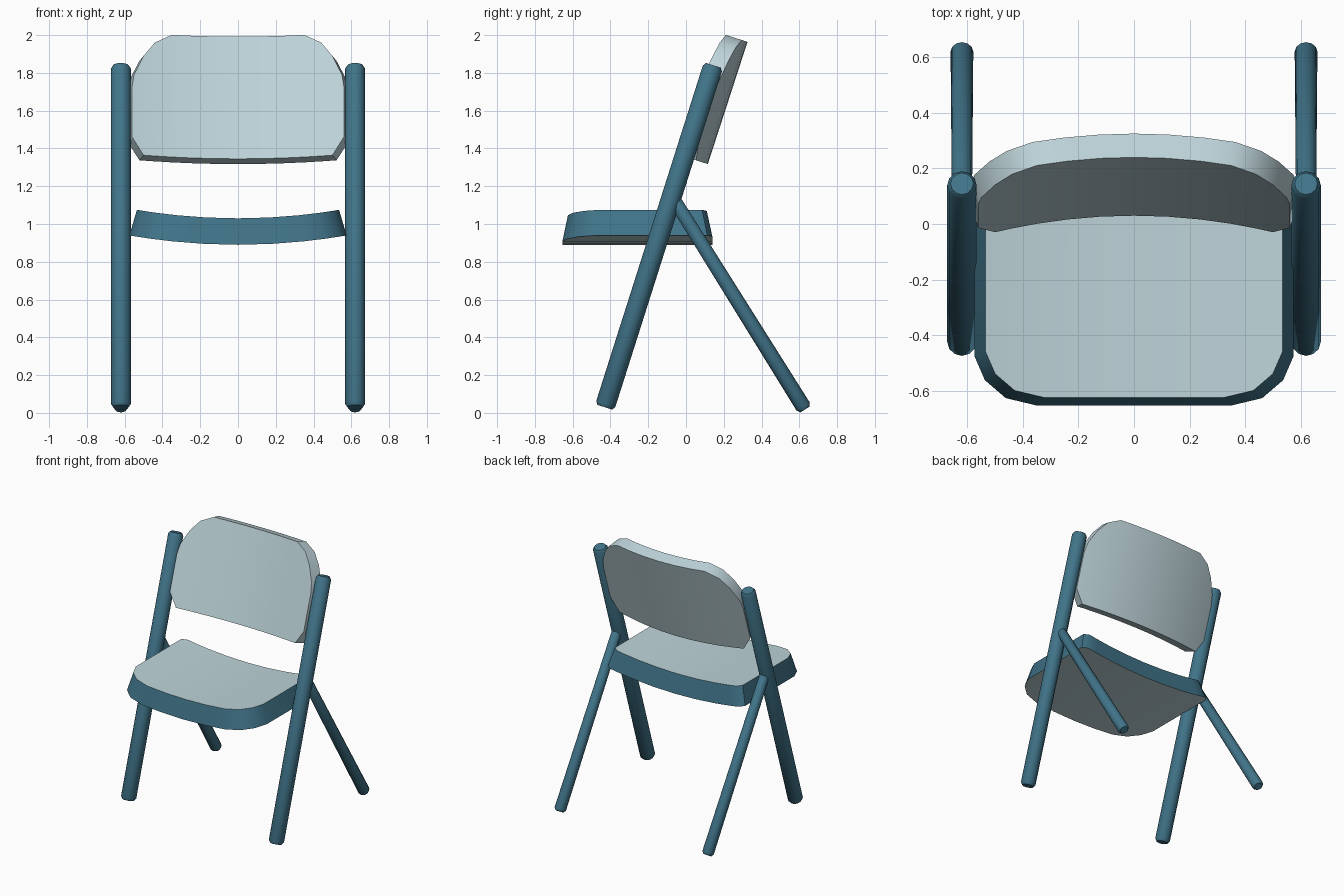
import bpy, bmesh, math
from mathutils import Vector

if "Cube" in bpy.data.objects:
    bpy.data.objects.remove(bpy.data.objects["Cube"])


def material(name, rgb):
    m = bpy.data.materials.new(name)
    m.diffuse_color = (*rgb, 1)
    m.use_nodes = True
    m.node_tree.nodes["Principled BSDF"].inputs["Base Color"].default_value = m.diffuse_color
    return m


TEAL = material("dark teal", (0.052, 0.174, 0.25))
PALE = material("pale blue grey", (0.515, 0.66, 0.70))


def finish(name, bm, mats, angle):
    bmesh.ops.recalc_face_normals(bm, faces=bm.faces)
    me = bpy.data.meshes.new(name)
    bm.to_mesh(me)
    bm.free()
    for m in mats:
        me.materials.append(m)
    ob = bpy.data.objects.new(name, me)
    bpy.context.collection.objects.link(ob)
    bpy.ops.object.select_all(action='DESELECT')
    ob.select_set(True)
    bpy.context.view_layer.objects.active = ob
    bpy.ops.object.shade_smooth_by_angle(angle=math.radians(angle))
    return ob


def tube(name, a, b, ra, rb, sides=12, bevel=0.018):
    """Tapered round bar from a to b with chamfered ends."""
    a, b = Vector(a), Vector(b)
    d = (b - a).normalized()
    u = Vector((1, 0, 0))
    v = d.cross(u)
    bm = bmesh.new()
    rings = []
    for c, r in ((a, ra - 0.012), (a + d * bevel, ra), (b - d * bevel, rb), (b, rb - 0.012)):
        rings.append([bm.verts.new(c + r * (u * math.cos(t) + v * math.sin(t)))
                      for t in (2 * math.pi * i / sides for i in range(sides))])
    for p, q in zip(rings, rings[1:]):
        for i in range(sides):
            j = (i + 1) % sides
            bm.faces.new((p[i], p[j], q[j], q[i]))
    bm.faces.new(rings[0])
    bm.faces.new(rings[-1])
    return finish(name, bm, [TEAL], 35)


def panel(name, half, front, back, mats, rim):
    """Curved slab. half: (x, low, high) columns from the centre outwards;
    front/back place an (x, t) outline point on each surface."""
    cols = [(-x, l, h) for x, l, h in reversed(half[1:])] + half
    bm = bmesh.new()
    F = [[bm.verts.new(front(x, t)) for t in (l, h)] for x, l, h in cols]
    B = [[bm.verts.new(back(x, t)) for t in (l, h)] for x, l, h in cols]
    edge = []
    for i in range(len(cols) - 1):
        for S in (F, B):
            bm.faces.new((S[i][0], S[i + 1][0], S[i + 1][1], S[i][1]))
        for k in (0, 1):
            edge.append(bm.faces.new((F[i][k], F[i + 1][k], B[i + 1][k], B[i][k])))
    for i in (0, -1):
        edge.append(bm.faces.new((F[i][0], F[i][1], B[i][1], B[i][0])))
    for f in edge:
        f.material_index = rim
    return finish(name, bm, mats, 35)


# Seat: pale top and underside, teal rim, underside slightly wider
def seat_top(x, y):
    return (x, y, 1.03 + 0.157 * x * x)


def seat_under(x, y):
    return (x * 1.075, -0.258 + (y + 0.258) * 1.08, 0.89 + 0.174 * x * x)


panel("seat", [(0, -0.625, 0.11), (0.17, -0.625, 0.11), (0.325, -0.625, 0.11),
               (0.43, -0.60, 0.11), (0.50, -0.54, 0.11), (0.535, -0.46, 0.085)],
      seat_top, seat_under, [PALE, TEAL], 1)

# Backrest: leaning, curved around the sitter
LEAN = math.radians(18)


def rest_point(x, s, d):
    return (x, 0.03 + s * math.sin(LEAN) + d * math.cos(LEAN),
            1.345 + s * math.cos(LEAN) - d * math.sin(LEAN))


def rest_front(x, s):
    return rest_point(x, s, -0.25 * x * x)


def rest_back(x, s):
    n = Vector((0.5 * x, 1)).normalized() * 0.09
    return rest_point(x + n.x, s, -0.25 * x * x + n.y)


panel("backrest", [(0, 0, 0.68), (0.12, 0, 0.68), (0.24, 0, 0.68), (0.35, 0, 0.68),
                   (0.44, 0, 0.632), (0.50, 0, 0.553), (0.55, 0.08, 0.445),
                   (0.562, 0.1, 0.37)],
      rest_front, rest_back, [PALE], 0)

# Legs
for side, x in (("left", -0.62), ("right", 0.62)):
    tube("front_leg_" + side, (x, -0.43, 0.03), (x, 0.145, 1.84), 0.053, 0.053)
    tube("rear_leg_" + side, (x, -0.07, 1.14), (x, 0.63, 0.018), 0.035, 0.041)
